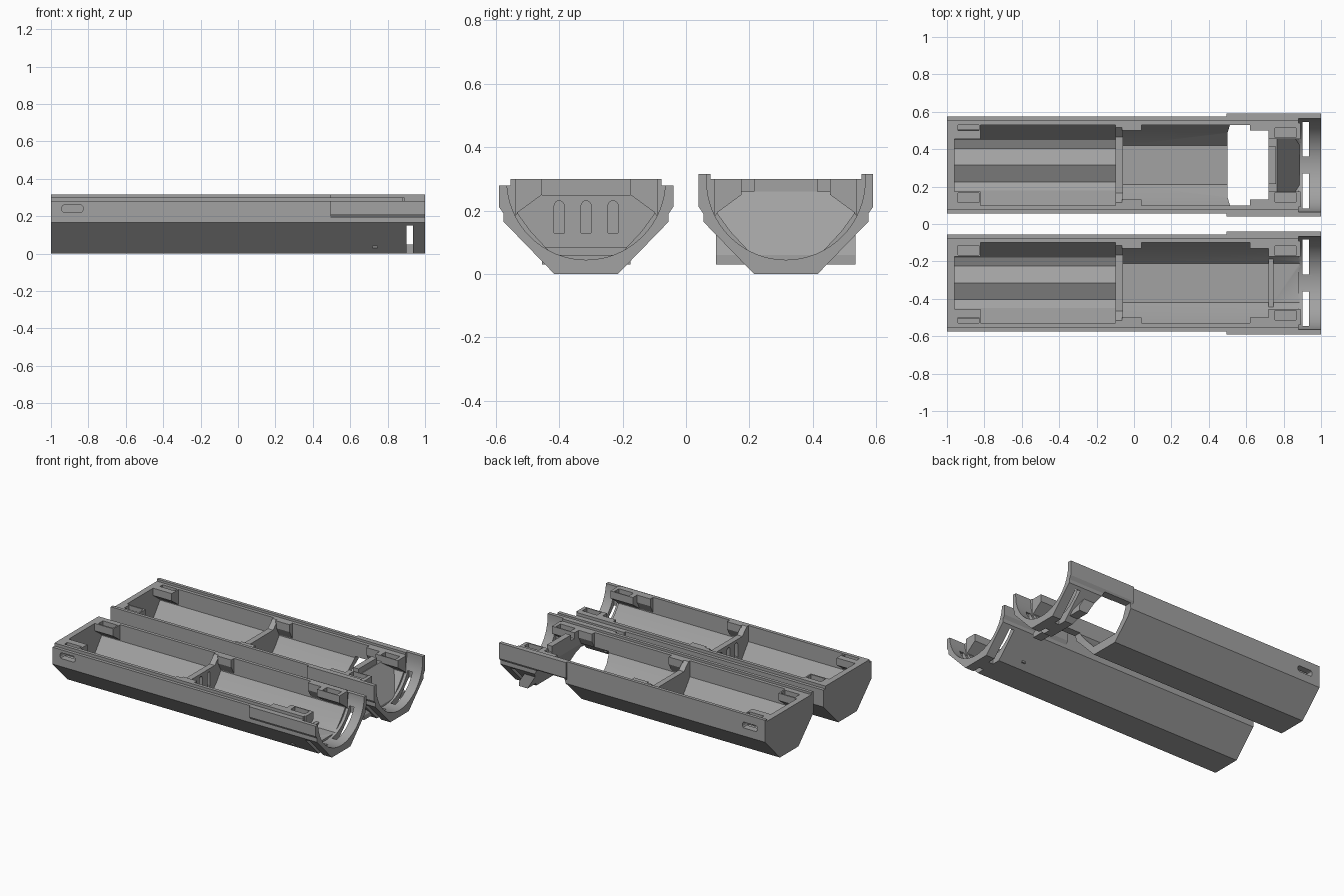
import bpy, bmesh, math

cube = bpy.data.objects.get("Cube")
if cube:
    bpy.data.objects.remove(cube, do_unlink=True)

grey = bpy.data.materials.new("mid grey plastic")
grey.use_nodes = True
COL = (0.36, 0.36, 0.36, 1)
grey.diffuse_color = COL
grey.node_tree.nodes["Principled BSDF"].inputs["Base Color"].default_value = COL

CENTRE = 0.315  # distance of each half from the middle line


def prism(name, pts, lo, hi, side, axis="x"):
    """Extrude a profile; v is the offset from the half's centre, outward positive."""
    bm = bmesh.new()

    def place(p, d):
        x, v, z = (d, p[0], p[1]) if axis == "x" else (p[0], d, p[1])
        return bm.verts.new((x, side * (CENTRE + v), z))

    a = [place(p, lo) for p in pts]
    b = [place(p, hi) for p in pts]
    bm.faces.new(a)
    bm.faces.new(b[::-1])
    for i in range(len(pts)):
        j = (i + 1) % len(pts)
        bm.faces.new((a[i], b[i], b[j], a[j]))
    bmesh.ops.recalc_face_normals(bm, faces=bm.faces)
    me = bpy.data.meshes.new(name)
    bm.to_mesh(me)
    bm.free()
    me.materials.append(grey)
    ob = bpy.data.objects.new(name, me)
    bpy.context.collection.objects.link(ob)
    return ob


def box(x0, x1, v0, v1, z0, z1, side):
    return prism("box", [(v0, z0), (v1, z0), (v1, z1), (v0, z1)], x0, x1, side)


def mirrored(half):
    """Complete a symmetric profile from its +v half."""
    return half + [(-v, z) for v, z in reversed(half) if v > 0]


def apply(body, tools, operation):
    bpy.context.view_layer.objects.active = body
    for tool in tools:
        mod = body.modifiers.new("bool", "BOOLEAN")
        mod.operation, mod.solver, mod.object = operation, "EXACT", tool
        bpy.ops.object.modifier_apply(modifier=mod.name)
        bpy.data.objects.remove(tool, do_unlink=True)


def build_half(name, side, front):
    edge = 0.28 if front else 0.315
    # Faceted outer hull with a stepped mating rim
    body = prism(name, mirrored([(0.238, 0.30), (0.238, edge), (0.26, edge),
                                 (0.26, 0.165), (0.10, 0)]), -1, 1, side)
    # Thicker grip pads along both rims at the open end
    pads = []
    for m in (1, -1):
        pad = [(0.25, 0.185), (0.26, 0.19), (0.275, 0.212), (0.275, edge), (0.25, edge)]
        pads.append(prism("pad", [(m * v, z) for v, z in pad], 0.495, 1, side))
    apply(body, pads, "UNION")

    # Battery cradle, main bay and round open end
    cradle = mirrored([(0.215, 0.4), (0.215, 0.19), (0.135, 0.085), (0.09, 0.065), (0, 0.11)])
    bay = mirrored([(0.215, 0.4), (0.215, 0.19), (0.175, 0.135), (0.105, 0.06)])
    ring = [(0.25 * math.cos(a), 0.295 - 0.25 * math.sin(a))
            for a in [math.pi * i / 32 for i in range(33)]]
    ring = [(0.25, 0.4)] + ring + [(-0.25, 0.4)]
    cuts = [prism("cut", cradle, -0.96, -0.10, side),
            prism("cut", bay, -0.06, 0.885, side),
            prism("cut", ring, 0.88, 1.1, side)]
    # Vent slots through the round end
    for m in (1, -1):
        cuts.append(box(0.90, 0.935, min(m * 0.045, m * 0.245), max(m * 0.045, m * 0.245),
                        -0.1, 0.2, side))
    # Dip in the top of the partition
    cuts.append(prism("cut", mirrored([(0.21, 0.31), (0.15, 0.25)]), -0.11, -0.05, side))
    if front:
        cuts.append(box(0.89, 1.1, -0.3, 0.3, 0.28, 0.4, side))
        # Three arched openings in the partition
        for v in (-0.085, 0, 0.085):
            arch = [(v - 0.016, 0.13), (v + 0.016, 0.13)]
            arch += [(v + 0.016 * math.cos(a), 0.215 + 0.016 * math.sin(a))
                     for a in [math.pi * i / 8 for i in range(9)]]
            cuts.append(prism("cut", arch, -0.11, -0.05, side))
    apply(body, cuts, "DIFFERENCE")

    # Gusseted clip blocks under the rim
    blocks = []

    def clip(x0, x1, inner, m):
        pts = [(0.225, 0.18), (0.215, 0.195), (inner, 0.25), (inner, 0.30), (0.225, 0.30)]
        blocks.append(prism("clip", [(m * v, z) for v, z in pts], x0, x1, side))

    for m in (1, -1):
        clip(-0.965, -0.82, 0.14, m)
        clip(-0.065, 0.04, 0.185, m)
        clip(0.62, 0.722, 0.185, m)
        clip(0.72, 0.89, 0.14, m)
    if front:
        # Low rib across the bay
        blocks.append(box(0.72, 0.745, -0.14, 0.14, 0.03, 0.085, side))
    else:
        # Sloped bulkhead with a raised stop tab
        blocks.append(prism("bulkhead", [(0.72, 0.26), (0.765, 0.26), (0.886, 0.06),
                                         (0.886, 0.03), (0.72, 0.03)], -0.22, 0.22, side, "y"))
        blocks.append(box(0.72, 0.76, -0.10, 0.10, 0.22, 0.30, side))
    apply(body, blocks, "UNION")

    # Clip pockets and the outer latch slot
    pockets = [box(-0.94, -0.83, -0.2, -0.15, 0.27, 0.4, side),
               box(-0.94, -0.83, 0.185, 0.215, 0.215, 0.4, side)]
    slot = []
    for cx, start in ((-0.84, -0.5), (-0.93, 0.5)):
        slot += [(cx + 0.012 * math.cos(a), 0.24 + 0.01 * (1 if i >= 0 else 0) * math.sin(a) * 2)
                 for i, a in enumerate([math.pi * (start + k / 6) for k in range(7)])]
    pockets.append(prism("slot", slot, 0.2, 0.3, side, "y"))
    for m in (0.172, -0.172):
        pockets.append(box(0.755, 0.865, m - 0.025, m + 0.025, 0.27, 0.4, side))
    if not front:
        # Wide opening through the floor
        pockets.append(prism("opening", [(0.50, -0.1), (0.50, 0.13), (0.515, 0.2), (0.72, 0.2),
                                         (0.84, 0), (0.84, -0.1)], -0.4, 0.4, side, "y"))
    apply(body, pockets, "DIFFERENCE")

    # Smooth the round end while keeping the facets crisp
    bpy.ops.object.select_all(action="DESELECT")
    body.select_set(True)
    bpy.context.view_layer.objects.active = body
    bpy.ops.object.shade_smooth_by_angle(angle=math.radians(20))


build_half("front_shell", -1, True)
build_half("back_shell", 1, False)
